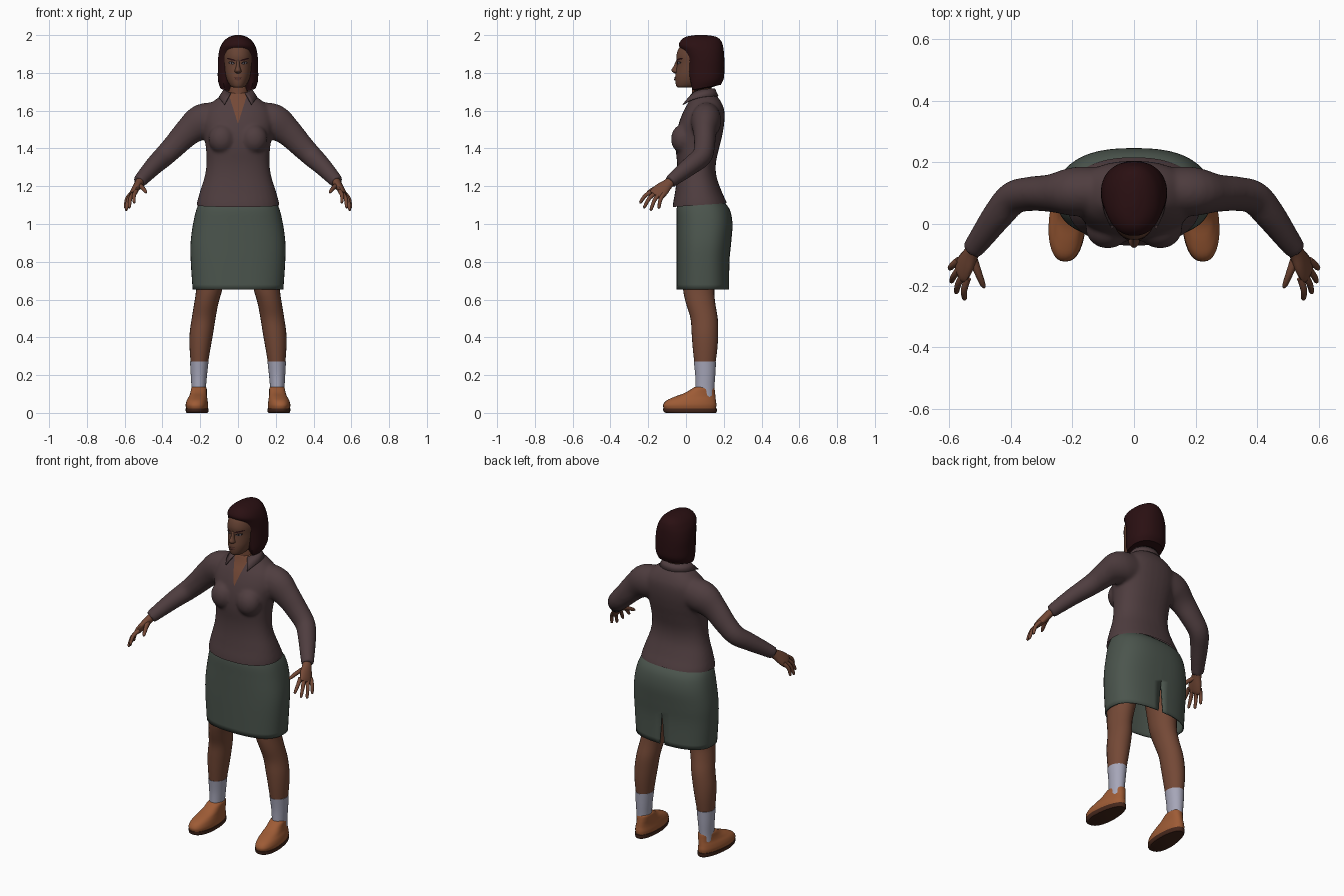
import bpy, bmesh, math
from mathutils import Vector
from mathutils.bvhtree import BVHTree

if "Cube" in bpy.data.objects:
    bpy.data.objects.remove(bpy.data.objects["Cube"])


def material(name, rgb):
    m = bpy.data.materials.new(name)
    m.diffuse_color = (*rgb, 1)
    m.use_nodes = True
    m.node_tree.nodes["Principled BSDF"].inputs["Base Color"].default_value = m.diffuse_color
    return m


SHIRT = material("plum cloth", (0.078, 0.047, 0.050))
SKIRT = material("green cloth", (0.070, 0.090, 0.074))
SKIN = material("brown skin", (0.175, 0.066, 0.037))
FACE = material("face skin", (0.135, 0.056, 0.034))
LIPS = material("lips", (0.095, 0.035, 0.026))
HAIR = material("dark red hair", (0.023, 0.005, 0.006))
SOCK = material("pale sock", (0.38, 0.38, 0.48))
SHOE = material("tan leather", (0.34, 0.105, 0.036))
SOLE = material("dark sole", (0.06, 0.02, 0.011))
EYE = material("eye black", (0.008, 0.005, 0.005))


def spline(rows, k=4):
    """Catmull-Rom interpolation of parameter rows."""
    out = []
    for i in range(len(rows) - 1):
        a, b, c, d = (rows[max(i - 1, 0)], rows[i], rows[i + 1],
                      rows[min(i + 2, len(rows) - 1)])
        for j in range(k):
            t = j / k
            out.append([0.5 * (2 * q + (r - p) * t + (2 * p - 5 * q + 4 * r - s) * t * t
                               + (3 * q - p - 3 * r + s) * t ** 3)
                        for p, q, r, s in zip(a, b, c, d)])
    return out + [list(rows[-1])]


def loft(bm, rings, cap=True):
    vs = [[bm.verts.new(p) for p in ring] for ring in rings]
    n = len(vs[0])
    faces = [bm.faces.new((a[i], a[(i + 1) % n], b[(i + 1) % n], b[i]))
             for a, b in zip(vs, vs[1:]) for i in range(n)]
    caps = [bm.faces.new(vs[0]), bm.faces.new(vs[-1])]
    bmesh.ops.recalc_face_normals(bm, faces=faces + caps)
    if not cap:
        bmesh.ops.delete(bm, geom=caps, context='FACES_ONLY')


def ovals(bm, rows, n=32, e=2.0, cap=True, k=4):
    """Level rings from rows of z, centre x, half width, front y, back y."""
    rings = []
    for z, cx, hw, yf, yb in spline(rows, k):
        ring = []
        for i in range(n):
            a = math.tau * i / n
            c, s = math.cos(a), math.sin(a)
            ring.append(Vector((cx + hw * math.copysign(abs(c) ** (2 / e), c),
                                (yf + yb) / 2 + (yb - yf) / 2 * math.copysign(abs(s) ** (2 / e), s), z)))
        rings.append(ring)
    loft(bm, rings, cap)


def tube(bm, rows, n=20, side=1, k=4):
    """Rings across a path from rows of x, y, z, radius along y, other radius."""
    rows = spline(rows, k)
    pts = [Vector((r[0] * side, r[1], r[2])) for r in rows]
    rings = []
    for i, r in enumerate(rows):
        t = (pts[min(i + 1, len(pts) - 1)] - pts[max(i - 1, 0)]).normalized()
        u = Vector((0, 1, 0))
        u = (u - t * t.dot(u)).normalized()
        v = t.cross(u)
        rings.append([pts[i] + u * r[3] * math.cos(math.tau * j / n)
                      + v * r[4] * math.sin(math.tau * j / n) for j in range(n)])
    loft(bm, rings)


def wedge_faces(bm, apex, end, half, side):
    """Cut a narrow V into the front (-1) or back (1) and return its faces."""
    for s in (1, -1):
        bmesh.ops.bisect_plane(bm, geom=bm.verts[:] + bm.edges[:] + bm.faces[:],
                               plane_co=(0, 0, apex), plane_no=(end - apex, 0, -s * half))
    found = []
    for f in bm.faces:
        c = f.calc_center_median()
        t = (c.z - apex) / (end - apex)
        if t > 0 and abs(c.x) < half * t and (c.y - 0.08) * side > 0:
            found.append(f)
    return found


def finish(name, bm, mats, mirror=False, solid=0):
    me = bpy.data.meshes.new(name)
    bm.to_mesh(me)
    ob = bpy.data.objects.new(name, me)
    bpy.context.collection.objects.link(ob)
    for m in mats if isinstance(mats, list) else [mats]:
        me.materials.append(m)
    if mirror:
        ob.modifiers.new("mirror", 'MIRROR')
    if solid:
        ob.modifiers.new("thickness", 'SOLIDIFY').thickness = solid
    return ob


def oval_part(name, rows, mat, mirror=False, **kw):
    bm = bmesh.new()
    ovals(bm, rows, **kw)
    return finish(name, bm, mat, mirror)


# Shirt: torso, bust and sleeves fused into one smooth surface
bm = bmesh.new()
ovals(bm, [(1.04, 0, .215, -.072, .222), (1.10, 0, .219, -.070, .220), (1.17, 0, .202, -.058, .190),
           (1.25, 0, .177, -.048, .162), (1.32, 0, .167, -.047, .158), (1.40, 0, .170, -.055, .175),
           (1.47, 0, .180, -.052, .192), (1.54, 0, .190, -.036, .203), (1.60, 0, .177, -.012, .203),
           (1.645, 0, .137, .013, .187), (1.68, 0, .087, .028, .162), (1.70, 0, .062, .033, .145)], e=2.3)
ARM = [(.10, .11, 1.555, .075, .09), (.19, .105, 1.54, .08, .095), (.265, .10, 1.487, .062, .075),
       (.33, .098, 1.42, .056, .064), (.39, .085, 1.36, .054, .057), (.44, .03, 1.313, .050, .050),
       (.49, -.038, 1.260, .041, .042), (.524, -.085, 1.222, .034, .036)]
for s in (1, -1):
    tube(bm, ARM, 24, s)
    bust = bmesh.ops.create_uvsphere(bm, u_segments=24, v_segments=16, radius=.068)['verts']
    for v in bust:
        v.co = Vector((v.co.x * 1.05 + .085 * s, v.co.y * .95 - .015, v.co.z * 1.15 + 1.45))
shirt = finish("shirt_base", bm, SHIRT)
rm = shirt.modifiers.new("fuse", 'REMESH')
rm.mode, rm.voxel_size = 'VOXEL', 0.009
sm = shirt.modifiers.new("soften", 'SMOOTH')
sm.factor, sm.iterations = 0.5, 8
bpy.context.view_layer.update()
bm = bmesh.new()
bm.from_object(shirt, bpy.context.evaluated_depsgraph_get())
bpy.data.objects.remove(shirt)
# Hem cut and open neckline
bmesh.ops.bisect_plane(bm, geom=bm.verts[:] + bm.edges[:] + bm.faces[:], plane_co=(0, 0, 1.095),
                       plane_no=(0, -.07, 1), clear_inner=True)
for f in bm.faces:
    f.material_index = 0
for f in wedge_faces(bm, 1.53, 1.69, .05, -1):
    f.material_index = 1
finish("shirt", bm, [SHIRT, SKIN])

# Collar: folded band around the neck, open at the front
bm = bmesh.new()
pairs = []
for i in range(25):
    a = math.radians(-148 + 296 * i / 24)
    t = abs(i - 12) / 12
    s, c = math.sin(a), math.cos(a)
    pairs.append((bm.verts.new((.070 * s, .088 + .060 * c, 1.715 - .025 * t ** 3)),
                  bm.verts.new((.095 * s + math.copysign(.02 * t ** 4, s),
                                .088 + .078 * c - .036 * t ** 4, 1.675 - .045 * t ** 4))))
for a, b in zip(pairs, pairs[1:]):
    bm.faces.new((a[0], a[1], b[1], b[0]))
finish("collar", bm, SHIRT, solid=.006)

# Skirt with a slit at the back
bm = bmesh.new()
ovals(bm, [(1.13, 0, .195, -.035, .185), (1.08, 0, .219, -.050, .230), (1.00, 0, .238, -.051, .246),
           (.90, 0, .251, -.051, .239), (.80, 0, .250, -.051, .230), (.652, 0, .240, -.050, .229)],
      n=48, e=2.5, cap=False)
bmesh.ops.delete(bm, geom=wedge_faces(bm, .84, .65, .016, 1), context='FACES')
finish("skirt", bm, SKIRT, solid=.007)

# Legs, socks and shoes
oval_part("legs", [(.95, .115, .10, -.02, .18), (.75, .14, .078, -.02, .16), (.65, .153, .069, -.015, .15),
                   (.58, .168, .064, .0, .155), (.50, .182, .063, .024, .168), (.42, .194, .062, .03, .17),
                   (.34, .201, .055, .036, .166), (.25, .205, .044, .046, .154)], SKIN, True, n=24)
oval_part("socks", [(.272, .205, .049, .041, .159), (.20, .207, .043, .049, .155),
                    (.13, .208, .038, .05, .15), (.08, .208, .038, .05, .15)], SOCK, True, n=24)
for name, rows, mat in (
    ("shoes", [(.022, .215, .057, -.117, .158), (.042, .216, .060, -.121, .161), (.065, .215, .056, -.104, .158),
               (.085, .212, .050, -.062, .156), (.105, .210, .047, -.008, .154),
               (.13, .209, .045, .034, .151), (.138, .208, .038, .045, .146)], SHOE),
    ("soles", [(0, .215, .056, -.108, .158), (.008, .215, .060, -.119, .163),
               (.024, .215, .061, -.122, .164)], SOLE)):
    ob = oval_part(name, rows, mat, True, n=32, e=2.4)
    for v in ob.data.vertices:  # toes turned out, heel narrowed
        w = 1 - .18 * max(0, v.co.y) / .16
        v.co.x = .212 + (v.co.x - .212) * w + (.03 - v.co.y) * .05

# Hands: flat palm, four fingers and a thumb
bm = bmesh.new()
tube(bm, [(.508, -.065, 1.240, .026, .024), (.525, -.092, 1.215, .028, .022), (.543, -.125, 1.186, .040, .020),
          (.558, -.150, 1.162, .043, .016), (.565, -.162, 1.150, .036, .010)], 16)
spread = Vector((.43, .87, -.22))
for off, tip in ((-.034, (.550, -.245, 1.112)), (-.011, (.577, -.224, 1.086)),
                 (.011, (.593, -.188, 1.072)), (.033, (.598, -.145, 1.084))):
    base = Vector((.554, -.146, 1.166)) + spread * off
    tip = Vector(tip)
    mid = (base + tip) / 2 + Vector((.006, -.004, .009))
    tube(bm, [(*base, .012, .012), (*mid, .0105, .0105), (*base.lerp(tip, .93), .008, .008),
              (*tip, .003, .003)], 10, k=3)
tube(bm, [(.525, -.105, 1.206, .016, .014), (.506, -.155, 1.192, .0125, .012),
          (.490, -.195, 1.172, .009, .009), (.485, -.207, 1.165, .003, .003)], 10, k=3)
finish("hands", bm, SKIN, True)

# Neck and head
oval_part("neck", [(1.58, 0, .06, .035, .14), (1.68, 0, .054, .032, .135), (1.77, 0, .054, .03, .135)], SKIN)
head = oval_part("head", [(1.722, 0, .018, -.040, .02), (1.728, 0, .036, -.050, .06), (1.75, 0, .052, -.056, .10),
                          (1.78, 0, .064, -.057, .13), (1.81, 0, .071, -.053, .15), (1.85, 0, .075, -.048, .16),
                          (1.89, 0, .077, -.051, .17), (1.93, 0, .070, -.038, .16), (1.96, 0, .05, -.01, .13)],
                 FACE, n=40, e=2.1)
oval_part("nose", [(1.798, 0, .009, -.060, -.03), (1.806, 0, .018, -.073, -.03), (1.816, 0, .016, -.077, -.03),
                   (1.835, 0, .010, -.066, -.03), (1.87, 0, .007, -.050, -.03)], FACE, n=16)

# Painted face details: thin plates laid on the head
probe = bmesh.new()
probe.from_mesh(head.data)
tree = BVHTree.FromBMesh(probe)


def plate(name, cx, cz, hw, hh, mat, tilt=0.0, lift=.003, mirror=True):
    bm = bmesh.new()

    def put(dx, dz):
        x, z = cx + dx, cz + dz + dx * tilt
        hit = tree.ray_cast(Vector((x, -1, z)), Vector((0, 1, 0)))[0]
        return bm.verts.new((x, (hit.y if hit else 0) - lift, z))
    mid = put(0, 0)
    rim = [put(hw * math.cos(math.tau * i / 16), hh * math.sin(math.tau * i / 16)) for i in range(16)]
    for i in range(16):
        bm.faces.new((mid, rim[i], rim[(i + 1) % 16]))
    finish(name, bm, mat, mirror)


plate("eye_rims", .034, 1.853, .018, .0075, EYE, .12)
plate("eye_whites", .034, 1.852, .011, .0035, SOCK, .12, .0045)
plate("pupils", .034, 1.852, .0045, .0045, EYE, 0, .006)
plate("eyebrows", .036, 1.871, .024, .0045, HAIR, .25)
plate("upper_lip", 0, 1.775, .025, .0045, LIPS, 0, .005, False)
plate("lower_lip", 0, 1.766, .020, .0055, LIPS, 0, .006, False)

# Hair: bob that parts around the jaw and hangs lower at the front
hair = oval_part("hair", [(1.722, 0, .094, .002, .185), (1.76, 0, .106, -.002, .200), (1.82, 0, .107, -.002, .203),
                          (1.87, 0, .106, -.004, .203), (1.915, 0, .100, -.020, .200), (1.945, 0, .090, -.038, .195),
                          (1.972, 0, .072, -.027, .184), (1.991, 0, .045, .0, .160), (2.0, 0, .015, .05, .11)],
                 HAIR, n=48, e=2.2)
for v in hair.data.vertices:
    k = min(1, max(0, (1.80 - v.co.z) / .07))
    v.co.z += (v.co.y - .1) * .18 * k
    if v.co.y < .06:
        v.co.y += .07 * k * max(0, 1 - (abs(v.co.x) / .075) ** 2)

# Smooth shading with hard edges kept
for ob in bpy.context.collection.objects:
    ob.select_set(True)
    bpy.context.view_layer.objects.active = ob
bpy.ops.object.shade_smooth_by_angle(angle=math.radians(45))
